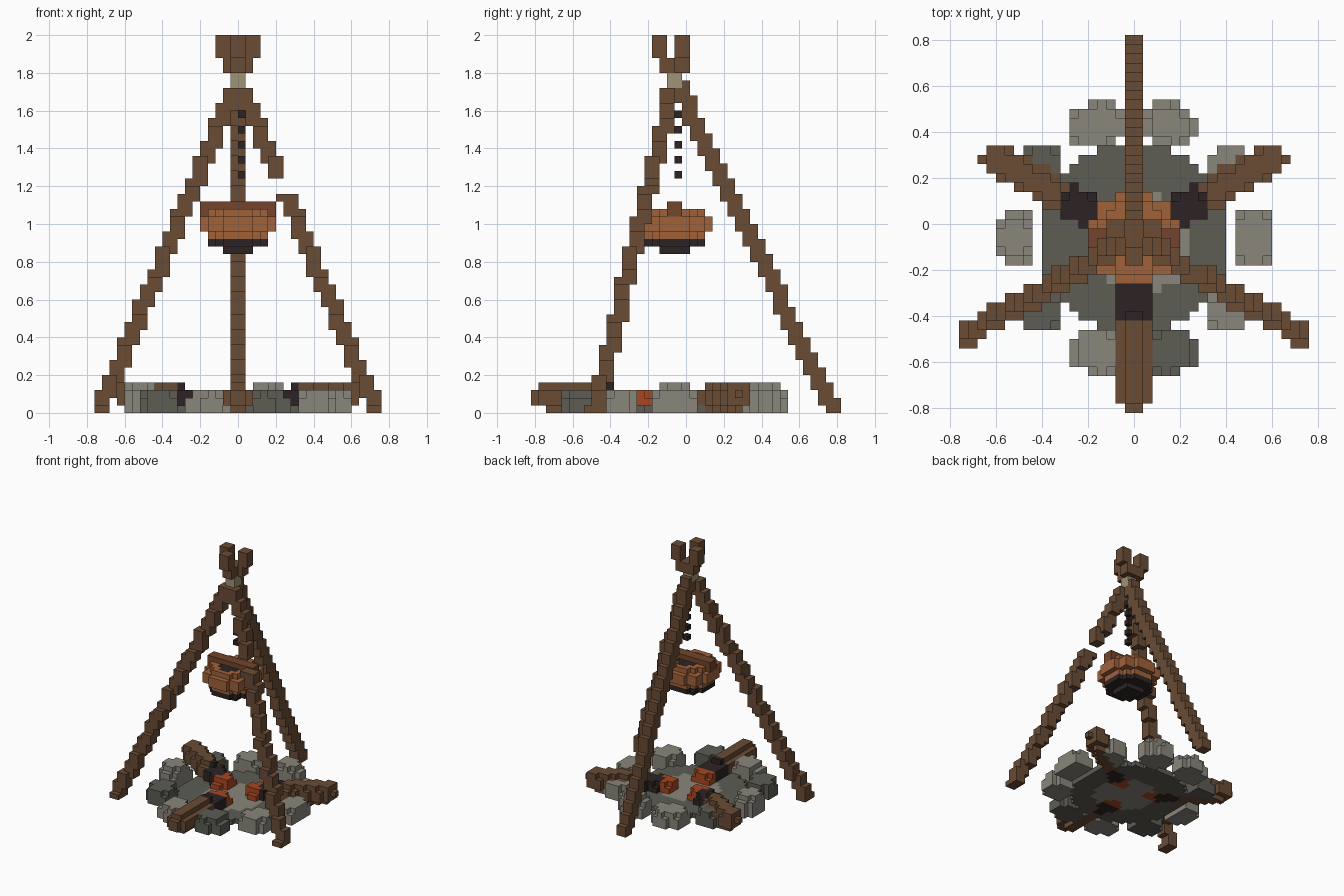
import bpy, bmesh, math
from mathutils import Vector

if "Cube" in bpy.data.objects:
    bpy.data.objects.remove(bpy.data.objects["Cube"], do_unlink=True)

U = 0.04                      # cube size
CY = -0.06                    # y of the fire centre


def material(name, hexcode):
    rgb = [int(hexcode[i:i + 2], 16) / 255 for i in (0, 2, 4)]
    lin = [c / 12.92 if c <= 0.04045 else ((c + 0.055) / 1.055) ** 2.4 for c in rgb]
    m = bpy.data.materials.new(name)
    m.use_nodes = True
    m.diffuse_color = (*lin, 1)
    bsdf = next(n for n in m.node_tree.nodes if n.type == 'BSDF_PRINCIPLED')
    bsdf.inputs["Base Color"].default_value = (*lin, 1)
    return m


wood = material("brown wood", "6a4c35")
char = material("charred black", "2d2423")
ember = material("ember orange", "a84722")
copper = material("copper", "a0623a")
dark_copper = material("dark copper", "73452c")
rope_tan = material("rope tan", "a09478")
light_stone = material("light stone", "8a867c")
dark_stone = material("dark stone", "5d5c54")

DIRS = [(1, 0, 0), (-1, 0, 0), (0, 1, 0), (0, -1, 0), (0, 0, 1), (0, 0, -1)]
taken = set()


def build(name, cells):
    """Make one object from {cell: material}; cells used by earlier parts are skipped."""
    cells = {c: m for c, m in cells.items() if c not in taken}
    taken.update(cells)
    mats = list(dict.fromkeys(cells.values()))
    bm = bmesh.new()
    verts = {}

    def vert(p):
        if p not in verts:
            verts[p] = bm.verts.new((p[0] * U, p[1] * U + CY, p[2] * U))
        return verts[p]

    for c, m in cells.items():
        for d in DIRS:
            if tuple(c[k] + d[k] for k in range(3)) in cells:
                continue
            a = next(k for k in range(3) if d[k])
            b, e = (a + 1) % 3, (a + 2) % 3
            quad = []
            for s, t in ((0, 0), (1, 0), (1, 1), (0, 1)):
                p = list(c)
                p[a] += d[a] > 0
                p[b] += s
                p[e] += t
                quad.append(vert(tuple(p)))
            f = bm.faces.new(quad if d[a] > 0 else quad[::-1])
            f.material_index = mats.index(m)
    me = bpy.data.meshes.new(name)
    bm.to_mesh(me)
    bm.free()
    for m in mats:
        me.materials.append(m)
    ob = bpy.data.objects.new(name, me)
    bpy.context.collection.objects.link(ob)
    return ob


def box(x0, x1, y0, y1, z0, z1, mat):
    return {(x, y, z): mat for x in range(x0, x1) for y in range(y0, y1) for z in range(z0, z1)}


def disc(r, z, mat, ox=0.0, oy=0.0):
    n = int(r) + 2
    return {(x, y, z): mat for x in range(-n, n) for y in range(-n, n)
            if math.hypot(x + .5 - ox, y + .5 - oy) <= r}


def near(v):
    return math.floor(v + 0.5)


# Rope binding around the crossing poles
build("rope_binding", box(-1, 1, -1, 1, 43, 45, rope_tan))


# Tripod poles, crossing at the rope and fanning out above it
def pole_radius(z):
    if z >= 47:
        return -2
    if z >= 45:
        return -1
    return max(21.2 - 0.48 * z, 0)


def pole(name, angle, gap=()):
    cells = {}
    for z in range(50):
        if z in gap:
            continue
        for r in {pole_radius(z), pole_radius(z + 1) if z < 42 else pole_radius(z)}:
            x, y = near(r * math.cos(angle)), near(r * math.sin(angle))
            cells.update(box(x - 1, x + 1, y - 1, y + 1, z, z + 1, wood))
    build(name, cells)


pole("back_pole", math.radians(90))
pole("front_right_pole", math.radians(210))
pole("front_left_pole", math.radians(330), gap=(29, 30))

# Chain links
chain = {}
for z in range(31, 41, 2):
    chain[(0, 0, z)] = char
build("chain", chain)

# Cooking pot: sooty base, round belly, open rim
pot = {}
for z, r, mat in ((21, 2.2, char), (22, 4.3, char), (23, 4.3, copper),
                  (24, 5.1, copper), (25, 5.1, copper), (26, 4.3, copper)):
    pot.update(disc(r, z, mat))
for c in disc(2.6, 26, char):
    del pot[c]
pot.update(disc(2.6, 25, char))
build("pot", pot)

# Pot handle bar with turned-down ends
handle = box(-5, 5, -1, 1, 27, 28, dark_copper)
for x in (-5, 4):
    handle.update(box(x, x + 1, -1, 1, 26, 27, dark_copper))
build("pot_handle", handle)


# Three logs leaning into the fire: wood, then charred, then glowing tip
def log(name, angle):
    d = Vector((math.cos(angle), math.sin(angle), 0))
    a = d * 4.3 + Vector((0, 0, 1.4))
    b = d * 17.1 + Vector((0, 0, 2.35))
    cells = {}
    for x in range(-21, 21):
        for y in range(-21, 21):
            for z in range(6):
                p = Vector((x + .5, y + .5, z + .5))
                t = min(max((p - a).dot(b - a) / (b - a).length_squared, 0), 1)
                if (p - a.lerp(b, t)).length < 1.87:
                    r = p.dot(d)
                    cells[(x, y, z)] = ember if r < 5 else char if r < 9 else wood
    build(name, cells)


for side, deg in (("front", 270), ("left", 30), ("right", 150)):
    log(side + "_log", math.radians(deg))


# Ring of stones
def stone(name, angle, mat, tangent, radial, height):
    ca, sa = math.cos(angle), math.sin(angle)
    cells = {}
    for x in range(-18, 18):
        for y in range(-18, 18):
            for z in range(5):
                px, py = x + .5 - 12.9 * ca, y + .5 - 12.9 * sa
                u, v = px * ca + py * sa, py * ca - px * sa
                if (abs(u / radial) ** 2.5 + abs(v / tangent) ** 2.5
                        + abs((z - .5) / height) ** 2.5) <= 1:
                    cells[(x, y, z)] = mat
    build(name, cells)


STONES = [(light_stone, 3.4, 2.3, 2.3), (light_stone, 2.7, 2.5, 2.3),
          (light_stone, 2.9, 2.4, 3.2), (light_stone, 3.2, 2.5, 2.3),
          (dark_stone, 2.8, 2.4, 2.3), (light_stone, 2.9, 2.3, 3.2),
          (dark_stone, 2.9, 2.5, 2.3), (light_stone, 2.8, 2.6, 2.3),
          (dark_stone, 2.8, 2.6, 2.3), (light_stone, 2.9, 2.5, 2.3)]
for i, spec in enumerate(STONES):
    stone("ring_stone_%d" % (i + 1), math.radians(36 * i), *spec)

# Hearth floor with a paler ash patch in the middle
floor = disc(10.3, 0, dark_stone)
floor.update(disc(5.6, 0, light_stone, 0.6, -0.6))
build("hearth_floor", floor)
